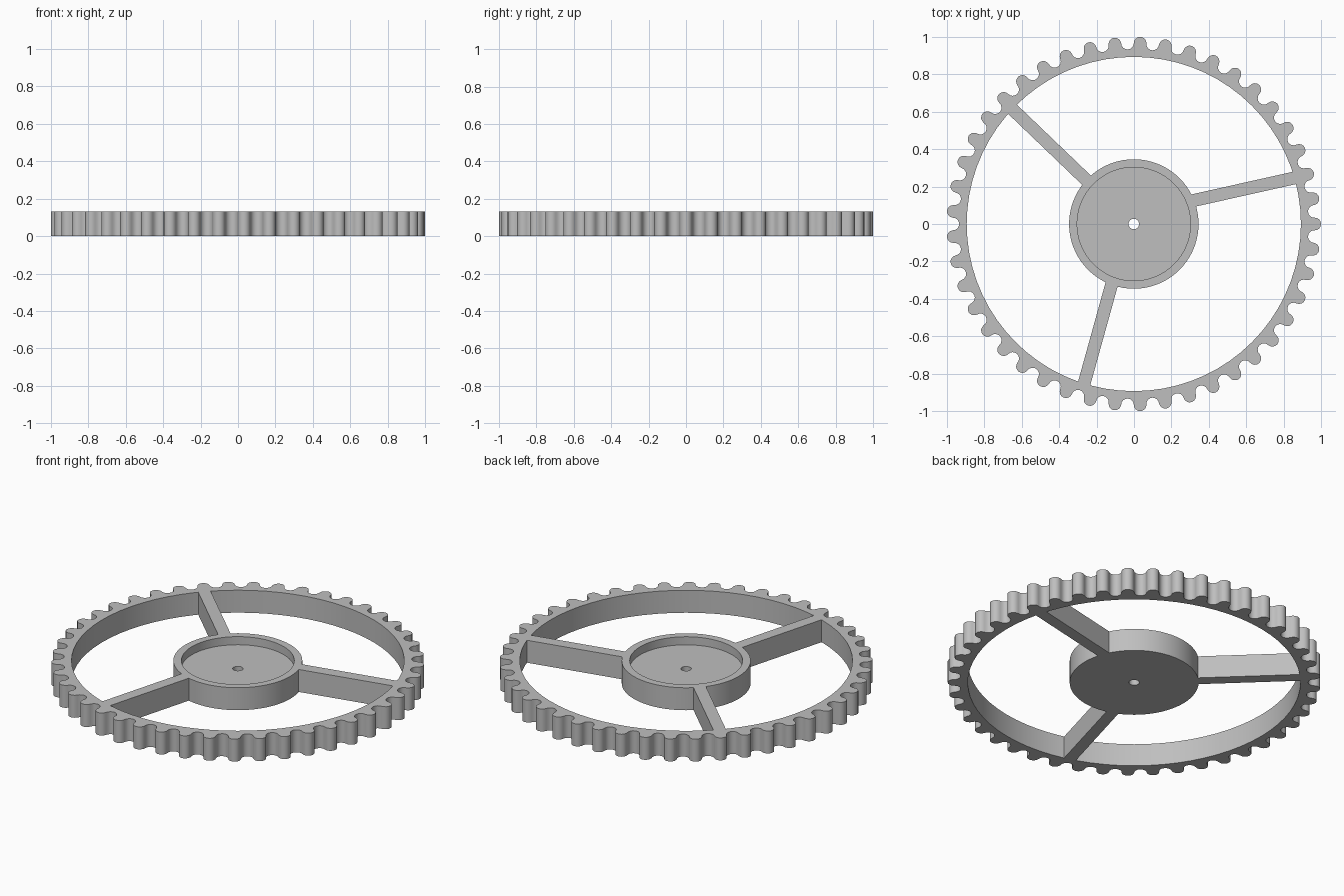
import bpy, bmesh, math
from mathutils import Vector, Matrix

if "Cube" in bpy.data.objects:
    bpy.data.objects.remove(bpy.data.objects["Cube"], do_unlink=True)

HEIGHT = 0.133
TEETH = 45
PITCH_R = 0.967
ROUND = PITCH_R * math.sin(math.pi / TEETH / 2)   # radius of tooth tips and valleys
SHIFT = Vector((-0.001, 0, 0))

grey = bpy.data.materials.new("grey plastic")
grey.use_nodes = True
grey.diffuse_color = (0.52, 0.52, 0.52, 1)
grey.node_tree.nodes["Principled BSDF"].inputs["Base Color"].default_value = grey.diffuse_color


def finish(bm, name):
    bmesh.ops.recalc_face_normals(bm, faces=bm.faces)
    mesh = bpy.data.meshes.new(name)
    bm.to_mesh(mesh)
    bm.free()
    obj = bpy.data.objects.new(name, mesh)
    obj.location = SHIFT
    bpy.context.collection.objects.link(obj)
    mesh.materials.append(grey)
    bpy.ops.object.select_all(action='DESELECT')
    obj.select_set(True)
    bpy.context.view_layer.objects.active = obj
    bpy.ops.object.shade_smooth_by_angle(angle=math.radians(35))
    return obj


def polar(r, a):
    return Vector((r * math.cos(a), r * math.sin(a), 0))


def add_loop(bm, points):
    verts = [bm.verts.new(p) for p in points]
    return [bm.edges.new((v, verts[(i + 1) % len(verts)])) for i, v in enumerate(verts)]


# Toothed rim: alternating round tips and round valleys, with a plain bore
def tooth_outline(steps=8):
    points = []
    for k in range(2 * TEETH):
        a = k * math.pi / TEETH
        side = 1 if k % 2 == 0 else -1
        radial, tangent = polar(1, a), polar(1, a + math.pi / 2)
        for i in range(steps):
            t = math.pi * (i / steps - 0.5)
            points.append(radial * (PITCH_R + side * ROUND * math.cos(t))
                          + tangent * ROUND * math.sin(t))
    return points


bm = bmesh.new()
edges = add_loop(bm, tooth_outline())
edges += add_loop(bm, [polar(0.893, math.tau * i / 72) for i in range(72)])
bmesh.ops.triangle_fill(bm, edges=edges, use_beauty=True)
top = bmesh.ops.extrude_face_region(bm, geom=bm.faces[:], use_keep_orig=True)
bmesh.ops.translate(bm, vec=(0, 0, HEIGHT),
                    verts=[g for g in top["geom"] if isinstance(g, bmesh.types.BMVert)])
finish(bm, "toothed_rim")

# Hub: shallow dish with an axle hole, spun from its cross-section
FLOOR = 0.085
section = [(0.028, 0), (0.346, 0), (0.346, HEIGHT), (0.303, HEIGHT), (0.303, FLOOR), (0.028, FLOOR)]
bm = bmesh.new()
edges = add_loop(bm, [Vector((r, 0, z)) for r, z in section])
bmesh.ops.spin(bm, geom=edges, cent=(0, 0, 0), axis=(0, 0, 1), angle=math.tau, steps=72)
bmesh.ops.remove_doubles(bm, verts=bm.verts, dist=1e-4)
finish(bm, "hub")

# Spokes: full-height bars, each with its own heading and sideways offset
START, END, WIDTH = 0.325, 0.905, 0.068
for name, heading, offset in (("right_spoke", 12.6, 0.053),
                              ("back_spoke", 136.2, 0.006),
                              ("front_spoke", 254.5, -0.028)):
    bm = bmesh.new()
    bmesh.ops.create_cube(bm, size=1)
    place = (Matrix.Rotation(math.radians(heading), 4, 'Z')
             @ Matrix.Translation(((START + END) / 2, offset, HEIGHT / 2))
             @ Matrix.Diagonal((END - START, WIDTH, HEIGHT, 1)))
    bmesh.ops.transform(bm, matrix=place, verts=bm.verts)
    finish(bm, name)
